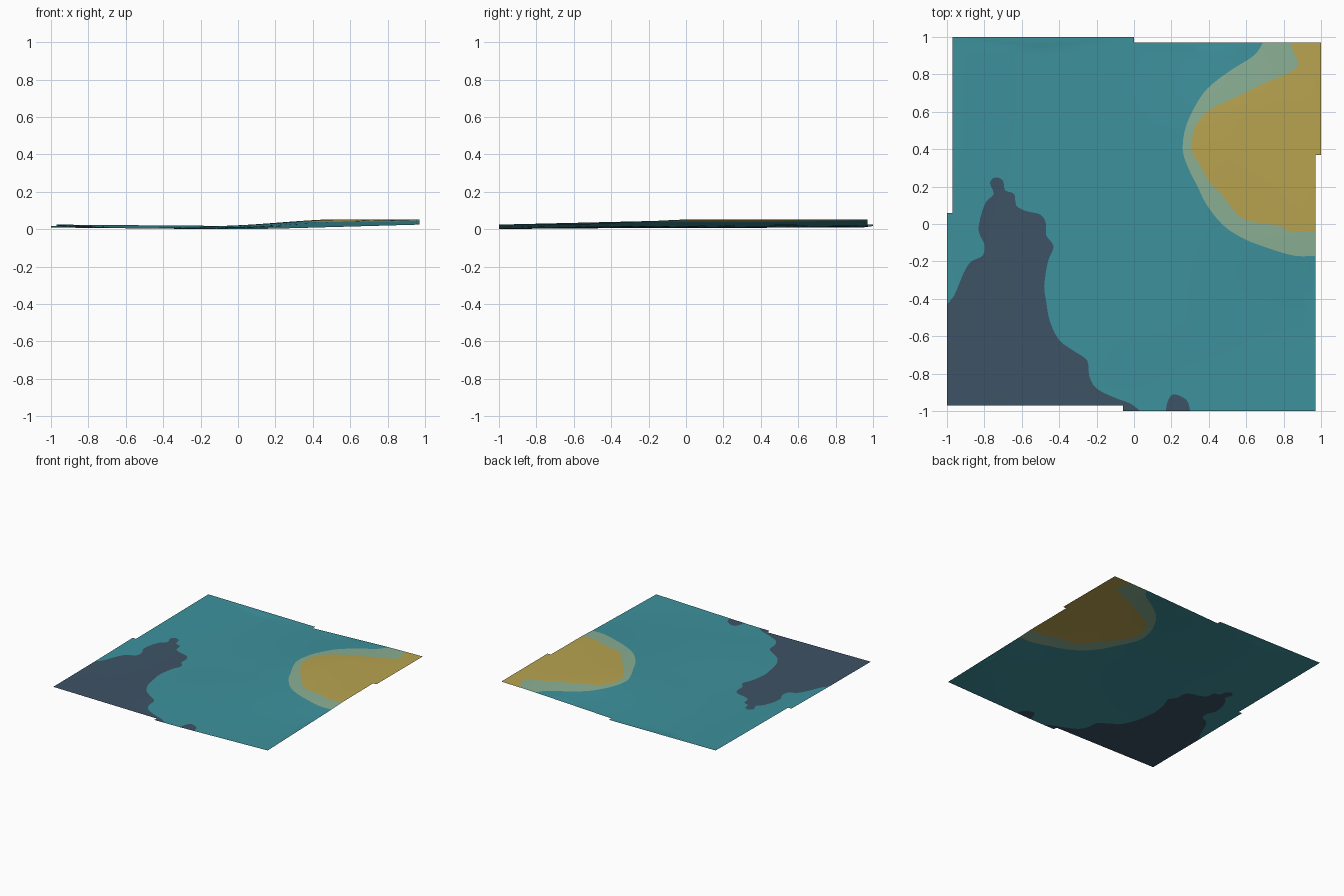
import bpy
import math
from mathutils import Vector
from mathutils.geometry import delaunay_2d_cdt

old = bpy.data.objects.get("Cube")
if old:
    bpy.data.objects.remove(old, do_unlink=True)


def make_material(name, colour):
    material = bpy.data.materials.new(name)
    material.use_nodes = True
    material.diffuse_color = (*colour, 1)
    shader = material.node_tree.nodes["Principled BSDF"]
    shader.inputs["Base Color"].default_value = (*colour, 1)
    shader.inputs["Roughness"].default_value = 0.9
    return material


def spline(a, b, c, d, t):
    """Catmull-Rom blend from b to c; works on numbers and vectors."""
    return b + (c - a) * (t / 2) + (a * 2 - b * 5 + c * 4 - d) * (t * t / 2) \
        + (b * 3 - a - c * 3 + d) * (t ** 3 / 2)


def smooth_path(points, steps=3):
    pts = [Vector(p) for p in points]
    pts = [pts[0]] + pts + [pts[-1]]
    path = []
    for i in range(len(pts) - 3):
        path += [spline(*pts[i:i + 4], s / steps) for s in range(steps)]
    return path + [pts[-1]]


def inside(point, polygon):
    """Even-odd test of a point against a closed polygon."""
    result = False
    for a, b in zip(polygon, polygon[1:] + polygon[:1]):
        if (a.y > point.y) != (b.y > point.y):
            if point.x < a.x + (b.x - a.x) * (point.y - a.y) / (b.y - a.y):
                result = not result
    return result


# Stepped outline of the overlapping square tiles
outline = [Vector(p) for p in (
    (-1, -.97), (-.06, -.97), (-.06, -1), (.97, -1), (.97, .37), (1, .37),
    (1, .97), (0, .97), (0, 1), (-.97, 1), (-.97, .06), (-1, .06))]

# Coloured zones: each shoreline is closed beyond the edge of the sheet
deep_basin = smooth_path((
    (-1.05, -.5), (-1, -.43), (-.96, -.38), (-.91, -.26), (-.87, -.2),
    (-.81, -.17), (-.8, -.11), (-.83, -.04), (-.82, .04), (-.79, .12),
    (-.75, .16), (-.77, .22), (-.74, .25), (-.7, .23), (-.69, .18),
    (-.64, .16), (-.63, .1), (-.58, .07), (-.5, .05), (-.47, 0),
    (-.47, -.06), (-.43, -.12), (-.46, -.2), (-.48, -.33), (-.47, -.41),
    (-.45, -.52), (-.4, -.62), (-.32, -.68), (-.25, -.73), (-.24, -.81),
    (-.2, -.88), (-.1, -.93), (-.02, -.96), (.03, -1), (.06, -1.05)))
deep_basin.append(Vector((-1.1, -1.1)))

small_pool = smooth_path((
    (.16, -1.05), (.17, -1), (.18, -.95), (.21, -.91), (.28, -.94),
    (.3, -1), (.3, -1.05)))

shallow_rim = smooth_path((
    (.73, 1.05), (.69, .97), (.64, .9), (.53, .83), (.42, .75), (.35, .67),
    (.28, .53), (.26, .4), (.29, .3), (.34, .2), (.39, .1), (.48, -.01),
    (.59, -.08), (.72, -.13), (.86, -.17), (.97, -.17), (1.05, -.17)))
shallow_rim.append(Vector((1.1, 1.1)))

sand_plateau = smooth_path((
    (.83, 1.05), (.84, .97), (.86, .9), (.88, .85), (.81, .8), (.69, .75),
    (.57, .69), (.44, .63), (.37, .58), (.32, .5), (.31, .39), (.35, .32),
    (.4, .23), (.46, .17), (.52, .09), (.6, .02), (.78, -.01), (.83, -.04),
    (.97, -.04), (1.05, -.04)))
sand_plateau.append(Vector((1.09, 1.09)))

# Coarse heights in thousandths, rows from front to back
heights = ((12, 7, 3, 14, 28),
           (14, 8, 13, 24, 30),
           (20, 9, 18, 43, 55),
           (25, 11, 24, 56, 56),
           (28, 13, 20, 42, 55))


def sample(values, coordinate):
    u = min(max((coordinate + 1) * 2, 0), 4)
    i = min(int(u), 3)
    picked = [values[min(max(i + k, 0), 4)] for k in (-1, 0, 1, 2)]
    return spline(*picked, u - i)


def height(x, y):
    return min(sample([sample(row, x) for row in heights], y), 56) / 1000


# Triangulate the sheet with the outline and shorelines as exact edges
points, edges = [], []
for loop in (outline, deep_basin, small_pool, shallow_rim, sand_plateau):
    first, count = len(points), len(loop)
    points += loop
    edges += [(first + i, first + (i + 1) % count) for i in range(count)]
cells = 40
for i in range(1, cells):
    for j in range(1, cells):
        points.append(Vector((i * 2 / cells - 1, j * 2 / cells - 1)))
flat, _, triangles, *_ = delaunay_2d_cdt(points, edges, [], 0, 1e-5)


def zone(centre):
    if inside(centre, sand_plateau):
        return 3
    if inside(centre, shallow_rim):
        return 2
    if inside(centre, deep_basin) or inside(centre, small_pool):
        return 1
    return 0


faces, zones = [], []
for tri in triangles:
    centre = sum((flat[i] for i in tri), Vector((0, 0))) / len(tri)
    if inside(centre, outline):
        faces.append(tuple(tri))
        zones.append(zone(centre))

# Keep only used points and rest the lowest one on the ground
used = sorted({i for face in faces for i in face})
index = {old_id: new_id for new_id, old_id in enumerate(used)}
verts = [(flat[i].x, flat[i].y, height(*flat[i])) for i in used]
lowest = min(v[2] for v in verts)
verts = [(x, y, z - lowest) for x, y, z in verts]

mesh = bpy.data.meshes.new("sea_floor")
mesh.from_pydata(verts, [], [[index[i] for i in face] for face in faces])
for name, colour in (("teal water", (.047, .285, .335)),
                     ("deep slate", (.047, .085, .132)),
                     ("pale sage", (.255, .43, .295)),
                     ("sand yellow", (.48, .37, .08))):
    mesh.materials.append(make_material(name, colour))
for polygon, number in zip(mesh.polygons, zones):
    polygon.material_index = number

sea_floor = bpy.data.objects.new("sea_floor", mesh)
bpy.context.collection.objects.link(sea_floor)
bpy.context.view_layer.objects.active = sea_floor
sea_floor.select_set(True)
bpy.ops.object.shade_smooth_by_angle(angle=math.radians(40))
